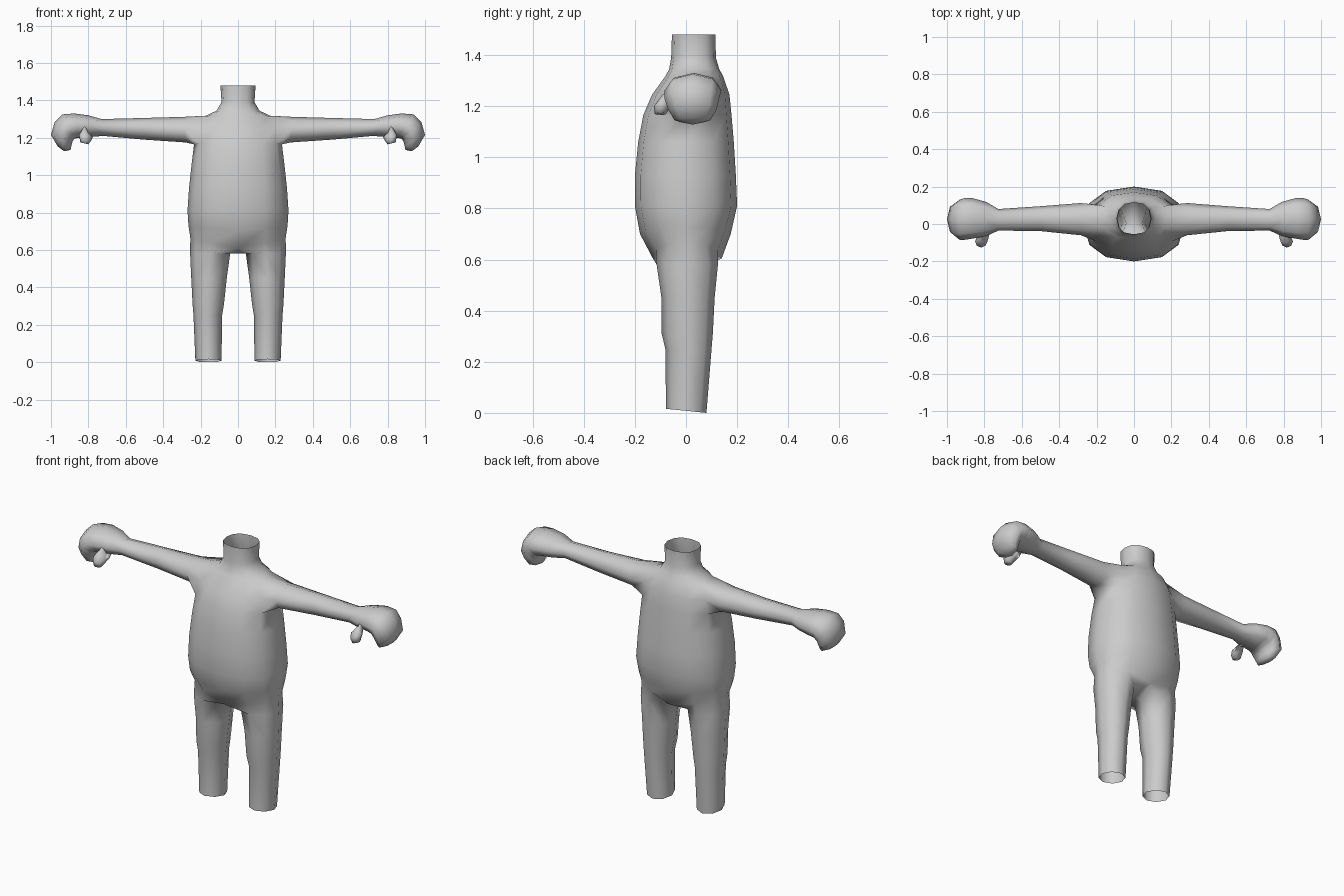
import bpy, bmesh
from math import sin, cos, pi

cube = bpy.data.objects.get("Cube")
if cube:
    bpy.data.objects.remove(cube, do_unlink=True)

skin_mat = bpy.data.materials.new("plain grey")
skin_mat.use_nodes = True
grey = (0.6, 0.6, 0.6, 1)
skin_mat.diffuse_color = grey
skin_mat.node_tree.nodes["Principled BSDF"].inputs["Base Color"].default_value = grey

bm = bmesh.new()


def soft(v):
    """Slightly squared-off circle coordinate."""
    return (1 if v > 0 else -1) * abs(v) ** 0.85 if abs(v) > 1e-6 else 0.0


def join(a, b):
    n = len(a)
    for i in range(n):
        bm.faces.new((a[i], a[(i + 1) % n], b[(i + 1) % n], b[i]))


def loft(rings):
    for a, b in zip(rings, rings[1:]):
        join(a, b)


def torso_ring(z, half, front, back, drop):
    ring = []
    for i in range(12):
        t = i * pi / 6
        u, v = soft(sin(t)), -soft(cos(t))
        ring.append(bm.verts.new((half * u, (front + back) / 2 + v * (back - front) / 2,
                                  z - drop * (1 - abs(u)))))
    return ring


def leg_ring(side, z, inner, outer, front, back, tilt=0.0):
    ring = []
    for k in range(8):
        t = (k - 3) * pi / 4
        x = (inner + outer) / 2 + cos(t) * (outer - inner) / 2
        y = (front + back) / 2 + sin(t) * (back - front) / 2
        ring.append(bm.verts.new((side * x, y, z - tilt * sin(t))))
    return ring


def arm_ring(side, top_x, top_z, low_x, low_z, front, back):
    """Ring between an upper and a lower point, starting at its front."""
    ring = []
    for k in range(8):
        t = k * pi / 4
        x = (top_x + low_x) / 2 + sin(t) * (top_x - low_x) / 2
        z = (top_z + low_z) / 2 + sin(t) * (top_z - low_z) / 2
        y = (front + back) / 2 - cos(t) * (back - front) / 2
        ring.append(bm.verts.new((side * x, y, z)))
    return ring


# Torso and open neck: height, half width, front, back, centre drop
torso = [torso_ring(*r) for r in (
    (0.665, 0.255, -0.13, 0.14, 0.06),
    (0.73, 0.265, -0.18, 0.175, 0.03),
    (0.81, 0.27, -0.2, 0.2, 0),
    (0.93, 0.262, -0.2, 0.195, 0),
    (1.06, 0.248, -0.187, 0.187, 0),
    (1.165, 0.235, -0.167, 0.178, 0),
    (1.245, 0.215, -0.133, 0.17, 0),
    (1.318, 0.17, -0.08, 0.145, 0),
    (1.345, 0.115, -0.066, 0.13, 0),
    (1.39, 0.088, -0.058, 0.117, 0),
    (1.48, 0.094, -0.055, 0.115, 0))]
loft(torso)

# Open the two armholes
low, mid, high = torso[5:8]
for c in (3, 9):
    bm.verts.index_update()
    for f in list(bm.faces):
        vs = set(f.verts)
        if mid[c] in vs:
            bm.faces.remove(f)
    bm.verts.remove(mid[c])

crotch = bm.verts.new((0, 0, 0.58))
for side, c in ((1, 3), (-1, 9)):
    f, b = c - side, c + side
    # Arm and curled mitten hand
    hole = [mid[f], high[f], high[c], high[b], mid[b], low[b], low[c], low[f]]
    arm = [arm_ring(side, *r) for r in (
        (0.29, 1.312, 0.28, 1.175, -0.06, 0.112),
        (0.5, 1.306, 0.5, 1.19, -0.038, 0.095),
        (0.73, 1.3, 0.72, 1.21, -0.035, 0.08),
        (0.8, 1.32, 0.78, 1.205, -0.065, 0.118),
        (0.875, 1.33, 0.85, 1.2, -0.078, 0.138),
        (0.94, 1.325, 0.875, 1.195, -0.085, 0.138),
        (0.98, 1.285, 0.885, 1.18, -0.085, 0.13),
        (1.0, 1.215, 0.89, 1.16, -0.07, 0.12),
        (0.965, 1.155, 0.895, 1.135, -0.045, 0.095))]
    loft([hole] + arm)
    tip = bm.verts.new((side * 0.93, 0.025, 1.128))
    for k in range(8):
        bm.faces.new((arm[-1][k], arm[-1][(k + 1) % 8], tip))

    # Thumb reaching forward and down
    thumb = [arm_ring(side, *r) for r in (
        (0.82, 1.29, 0.8, 1.21, -0.06, 0.03),
        (0.83, 1.25, 0.775, 1.205, -0.105, -0.025),
        (0.85, 1.215, 0.785, 1.185, -0.126, -0.06),
        (0.843, 1.175, 0.8, 1.165, -0.122, -0.078))]
    loft(thumb)
    bm.faces.new(thumb[-1])

    # Leg with an open ankle
    base = torso[0]
    hip = [base[(side * i) % 12] for i in range(7)] + [crotch]
    loft([hip] + [leg_ring(side, *r) for r in (
        (0.58, 0.042, 0.256, -0.115, 0.125),
        (0.45, 0.06, 0.25, -0.096, 0.112),
        (0.31, 0.075, 0.243, -0.095, 0.105),
        (0.25, 0.085, 0.238, -0.081, 0.1),
        (0.008, 0.088, 0.228, -0.078, 0.08, 0.008))])

bmesh.ops.recalc_face_normals(bm, faces=bm.faces[:])
for face in bm.faces:
    face.smooth = True

mesh = bpy.data.meshes.new("body")
bm.to_mesh(mesh)
bm.free()
mesh.materials.append(skin_mat)
body = bpy.data.objects.new("body", mesh)
bpy.context.collection.objects.link(body)
